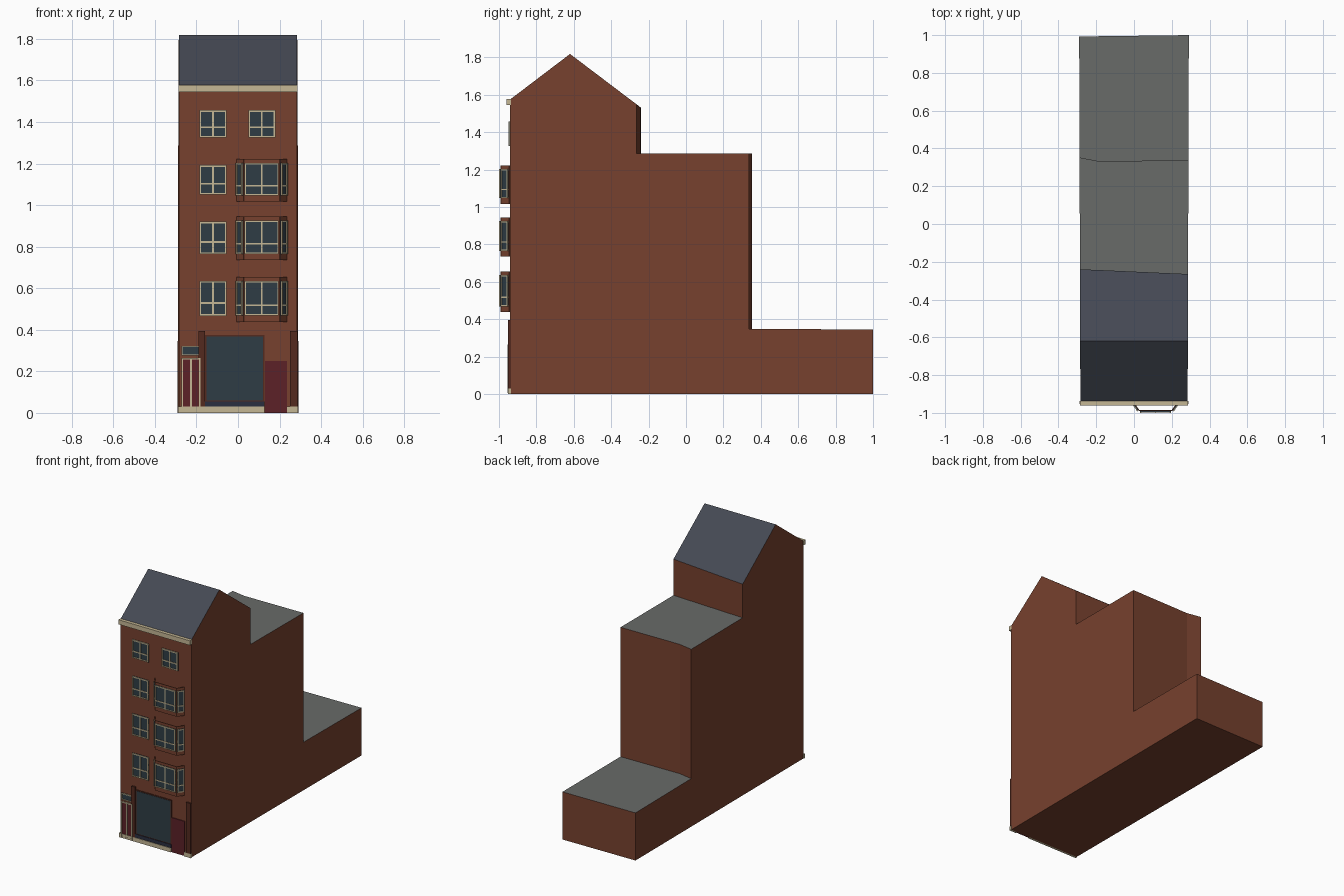
import bpy, bmesh
from mathutils import Vector

if "Cube" in bpy.data.objects:
    bpy.data.objects.remove(bpy.data.objects["Cube"])


def material(name, rgb):
    m = bpy.data.materials.new(name)
    m.diffuse_color = tuple((c / 255) ** 2.2 for c in rgb) + (1.0,)
    m.use_nodes = True
    m.node_tree.nodes["Principled BSDF"].inputs["Base Color"].default_value = m.diffuse_color
    return m


MATS = [material(n, c) for n, c in (
    ("brick", (118, 67, 50)), ("slate", (70, 74, 84)), ("flat_roof", (104, 106, 104)),
    ("cream", (196, 182, 148)), ("glass", (50, 63, 71)), ("red_paint", (92, 38, 44)),
    ("dark_brick", (84, 46, 36)), ("navy", (46, 50, 66)))]
BRICK, SLATE, FLAT, CREAM, GLASS, RED, DARK, NAVY = range(8)
FRONT = -0.94


def finish(name, bm):
    bmesh.ops.recalc_face_normals(bm, faces=bm.faces)
    me = bpy.data.meshes.new(name)
    bm.to_mesh(me)
    bm.free()
    for m in MATS:
        me.materials.append(m)
    ob = bpy.data.objects.new(name, me)
    bpy.context.collection.objects.link(ob)
    return ob


def slab(bm, a, b, u, d, z, mat):
    """Box on the wall line a-b: u along it, d outward, z up."""
    a, b = Vector(a), Vector(b)
    t = (b - a).normalized()
    n = Vector((t.y, -t.x))
    plan = [a + t * u[i] + n * d[j] for i, j in ((0, 0), (1, 0), (1, 1), (0, 1))]
    lo = [bm.verts.new((p.x, p.y, z[0])) for p in plan]
    hi = [bm.verts.new((p.x, p.y, z[1])) for p in plan]
    faces = [bm.faces.new(lo), bm.faces.new(hi)]
    for i in range(4):
        j = (i + 1) % 4
        faces.append(bm.faces.new((lo[i], lo[j], hi[j], hi[i])))
    for f in faces:
        f.material_index = mat


def block(name, x, z, depth, mat, back=-0.004):
    bm = bmesh.new()
    slab(bm, (0, FRONT), (1, FRONT), x, (back, depth), z, mat)
    return finish(name, bm)


def window(bm, a, b, u, z, d=0.0, bars=(0.5,), w=0.008, rail=0.37, fill=GLASS):
    """Pane with cream surround, upright bars and one cross rail."""
    slab(bm, a, b, u, (d, d + 0.004), z, fill)
    out = (d, d + 0.009)
    for s in [u[0] + w / 2, u[1] - w / 2] + [u[0] + (u[1] - u[0]) * k for k in bars]:
        slab(bm, a, b, (s - w / 2, s + w / 2), out, z, CREAM)
    levels = [z[0] + w / 2, z[1] - w / 2]
    if rail:
        levels.append(z[0] + (z[1] - z[0]) * rail)
    for s in levels:
        slab(bm, a, b, u, (d, d + 0.008), (s - w / 2, s + w / 2), CREAM)


# Stepped building body, lofted across three slightly skewed side profiles
def profile(x, upper, mid, back):
    eave = 1.818 - 0.757 * (upper + 0.62)
    pts = [(FRONT, 0), (FRONT, 1.575), (-0.62, 1.818), (upper, eave), (upper, 1.287),
           (mid, 1.285), (mid, 0.348), (back, 0.345), (back, 0)]
    flare = lambda y: x * (1 + 0.022 * (y - FRONT) / 1.94)
    return [(flare(y), y, z) for y, z in pts]


bm = bmesh.new()
rings = [[bm.verts.new(p) for p in profile(*s)] for s in (
    (-0.284, -0.24, 0.352, 0.993), (-0.18, -0.244, 0.332, 0.994), (0.284, -0.265, 0.338, 1.0))]
tone = [BRICK, SLATE, SLATE, BRICK, FLAT, BRICK, FLAT, BRICK, BRICK]
for r0, r1 in zip(rings, rings[1:]):
    for i in range(9):
        j = (i + 1) % 9
        bm.faces.new((r0[i], r0[j], r1[j], r1[i])).material_index = tone[i]
for r in (rings[0], rings[-1]):
    bm.faces.new(r)
finish("building_body", bm)

# Eaves cornice
block("cornice", (-0.286, 0.286), (1.545, 1.578), 0.02, CREAM)

# Flat sash windows
wall = ((0, FRONT), (1, FRONT))
flat = [(-0.185, -0.055, z0, z1) for z0, z1 in
        ((1.325, 1.457), (1.05, 1.192), (0.765, 0.92), (0.467, 0.635))]
flat.append((0.05, 0.18, 1.325, 1.457))
for i, (x0, x1, z0, z1) in enumerate(flat):
    bm = bmesh.new()
    window(bm, *wall, (x0, x1), (z0, z1))
    finish(f"sash_window_{i + 1}", bm)

# Three-sided open-topped bay windows
plan = [Vector(p) for p in ((-0.005, -0.944), (0.028, -0.989), (0.2, -0.989), (0.233, -0.944))]
for i, (z0, z1) in enumerate(((1.017, 1.223), (0.735, 0.945), (0.438, 0.655))):
    bm = bmesh.new()
    for k in range(3):
        a, b = plan[k], plan[k + 1]
        length = (b - a).length
        slab(bm, a, b, (0, length), (-0.003, 0.002), (z0, z1), BRICK)
        window(bm, a, b, (0.004, length - 0.004), (z0 + 0.03, z1 - 0.02), 0.002,
               (0.5,) if k == 1 else (), 0.007, 0.3)
    finish(f"bay_window_{i + 1}", bm)

# Ground floor: plinth, pilasters, shop window
block("plinth_left", (-0.288, 0.128), (0, 0.03), 0.012, CREAM)
block("plinth_right", (0.235, 0.288), (0, 0.03), 0.012, CREAM)
block("pilaster_left", (-0.19, -0.16), (0.03, 0.395), 0.012, DARK)
block("pilaster_right", (0.25, 0.286), (0.03, 0.395), 0.012, DARK)
block("shop_sill", (-0.16, 0.128), (0.03, 0.055), 0.008, NAVY)
block("shop_surround", (-0.16, 0.128), (0.055, 0.375), 0.004, DARK)
block("shop_glass", (-0.152, 0.12), (0.06, 0.368), 0.006, GLASS)

# Side door, double entrance door and its transom
block("side_door", (0.13, 0.235), (0.0, 0.25), 0.006, RED)
bm = bmesh.new()
window(bm, *wall, (-0.272, -0.18), (0.005, 0.265), 0.005, (0.5,), 0.008, None, RED)
finish("double_door", bm)
bm = bmesh.new()
window(bm, *wall, (-0.272, -0.18), (0.275, 0.322), 0.0, (), 0.006, None)
finish("door_transom", bm)
